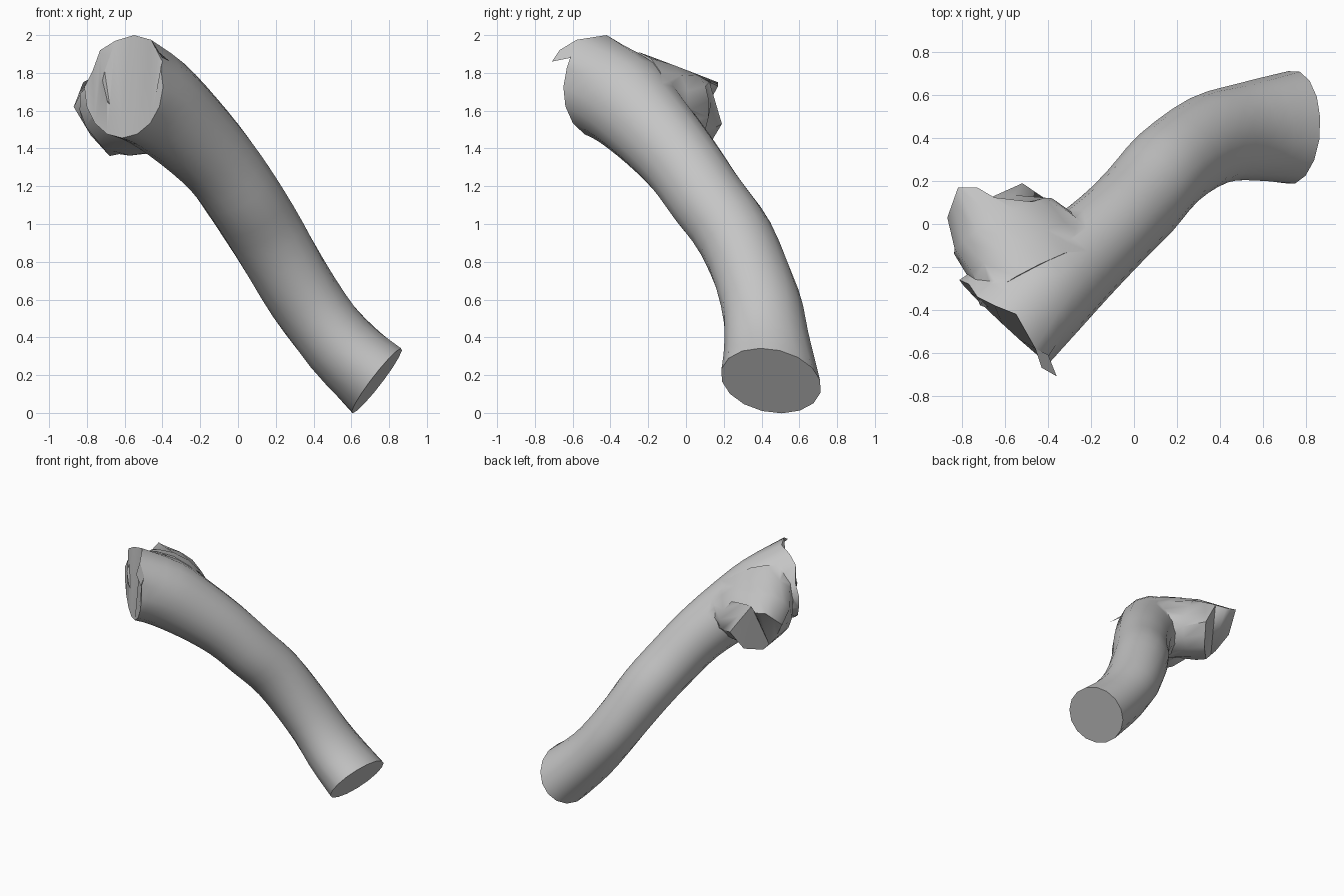
import bpy
import bmesh
import math
from mathutils import Vector

if "Cube" in bpy.data.objects:
    bpy.data.objects.remove(bpy.data.objects["Cube"])

grey = bpy.data.materials.new("plain grey")
grey.diffuse_color = (0.56, 0.56, 0.56, 1)
grey.use_nodes = True
grey.node_tree.nodes["Principled BSDF"].inputs["Base Color"].default_value = grey.diffuse_color
SIDES = 16


def ring(centre, normal, wide, tall, roll=0):
    """Ellipse of points facing along normal, widest horizontally."""
    n = Vector(normal).normalized()
    h = n.cross(Vector((0, 0, 1))).normalized()
    v = h.cross(n)
    h, v = (h * math.cos(roll) + v * math.sin(roll),
            v * math.cos(roll) - h * math.sin(roll))
    return [Vector(centre) + h * wide * math.cos(a) + v * tall * math.sin(a)
            for a in (2 * math.pi * i / SIDES for i in range(SIDES))]


def refine(rings, steps=3):
    """Add curved in-between rings."""
    out = []
    last = len(rings) - 1
    for k in range(last):
        quad = (rings[max(k - 1, 0)], rings[k], rings[k + 1], rings[min(k + 2, last)])
        for s in range(steps):
            t = s / steps
            out.append([b + (c - a) * t / 2 + (a * 2 - b * 5 + c * 4 - d) * t * t / 2
                        + (b * 3 - a - c * 3 + d) * t ** 3 / 2
                        for a, b, c, d in zip(*quad)])
    return out + [rings[-1]]


def loft(name, rings):
    """Closed skin through a list of rings."""
    bm = bmesh.new()
    loops = [[bm.verts.new(p) for p in r] for r in rings]
    for a, b in zip(loops, loops[1:]):
        for i in range(SIDES):
            j = (i + 1) % SIDES
            bm.faces.new((a[i], a[j], b[j], b[i]))
    bm.faces.new(loops[0][::-1])
    tip = bm.faces.new(loops[-1])
    bmesh.ops.triangulate(bm, faces=[tip])
    bmesh.ops.recalc_face_normals(bm, faces=bm.faces)
    return finish(name, bm)


def finish(name, bm):
    mesh = bpy.data.meshes.new(name)
    bm.to_mesh(mesh)
    bm.free()
    mesh.materials.append(grey)
    obj = bpy.data.objects.new(name, mesh)
    bpy.context.collection.objects.link(obj)
    return obj


# Main bent limb: centre, width radius, height radius
path = [((.735, .45, .17), .27, .213), ((.53, .43, .37), .23, .195),
        ((.35, .39, .61), .215, .19), ((.165, .265, .92), .207, .198),
        ((.03, .11, 1.135), .207, .203), ((-.10, -.02, 1.32), .208, .21),
        ((-.26, -.165, 1.49), .225, .23), ((-.43, -.31, 1.64), .255, .255),
        ((-.605, -.455, 1.725), .285, .27)]
centres = [Vector(p[0]) for p in path]
rings = []
for i, (c, w, t) in enumerate(path):
    if i == 0:
        rings.append(ring(c, (-.76, .1, .6), w, t, -.3))
        continue
    n = (-.68, -.73, .05) if i == len(path) - 1 else centres[i + 1] - centres[i - 1]
    rings.append(ring(c, n, w, t))
# Uneven upper rim of the front end
for i, p in enumerate(((-.77, -.28, 1.81), (-.73, -.34, 1.92), (-.65, -.38, 1.97),
                       (-.55, -.42, 2.0), (-.46, -.58, 1.975), (-.40, -.62, 1.86))):
    rings[-1][i + 1] = Vector(p)
limb = loft("bent_limb", refine(rings))

# Side stub widening down into the limb, with a ragged broken end
ragged = [Vector(p) for p in (
    (-.52, .19, 1.53), (-.60, .08, 1.77), (-.73, .17, 1.73), (-.82, .17, 1.75),
    (-.87, .03, 1.62), (-.78, -.01, 1.47), (-.68, 0, 1.36), (-.58, .10, 1.38))]
end = []
for i, p in enumerate(ragged):
    end += [p, (p + ragged[(i + 1) % 8]) / 2]
heading = (-.5, .85, -.2)
stub = loft("side_stub", [ring((-.43, -.24, 1.63), heading, .36, .23, -.65),
                          ring((-.50, -.12, 1.61), heading, .33, .22, -.6),
                          ring((-.61, -.01, 1.585), heading, .27, .22, -.4), end])

# Fuse the stub into the limb
mod = limb.modifiers.new("fuse", 'BOOLEAN')
mod.operation = 'UNION'
mod.solver = 'EXACT'
mod.object = stub
bpy.context.view_layer.objects.active = limb
limb.select_set(True)
bpy.ops.object.modifier_apply(modifier="fuse")
bpy.data.objects.remove(stub)
bpy.ops.object.shade_smooth_by_angle(angle=math.radians(45))

# Torn splinter on the rim of the front end
bm = bmesh.new()
bm.faces.new([bm.verts.new(p) for p in
              ((-.40, -.61, 1.88), (-.36, -.71, 1.86), (-.43, -.67, 1.92),
               (-.46, -.58, 1.975))])
finish("rim_splinter", bm)
